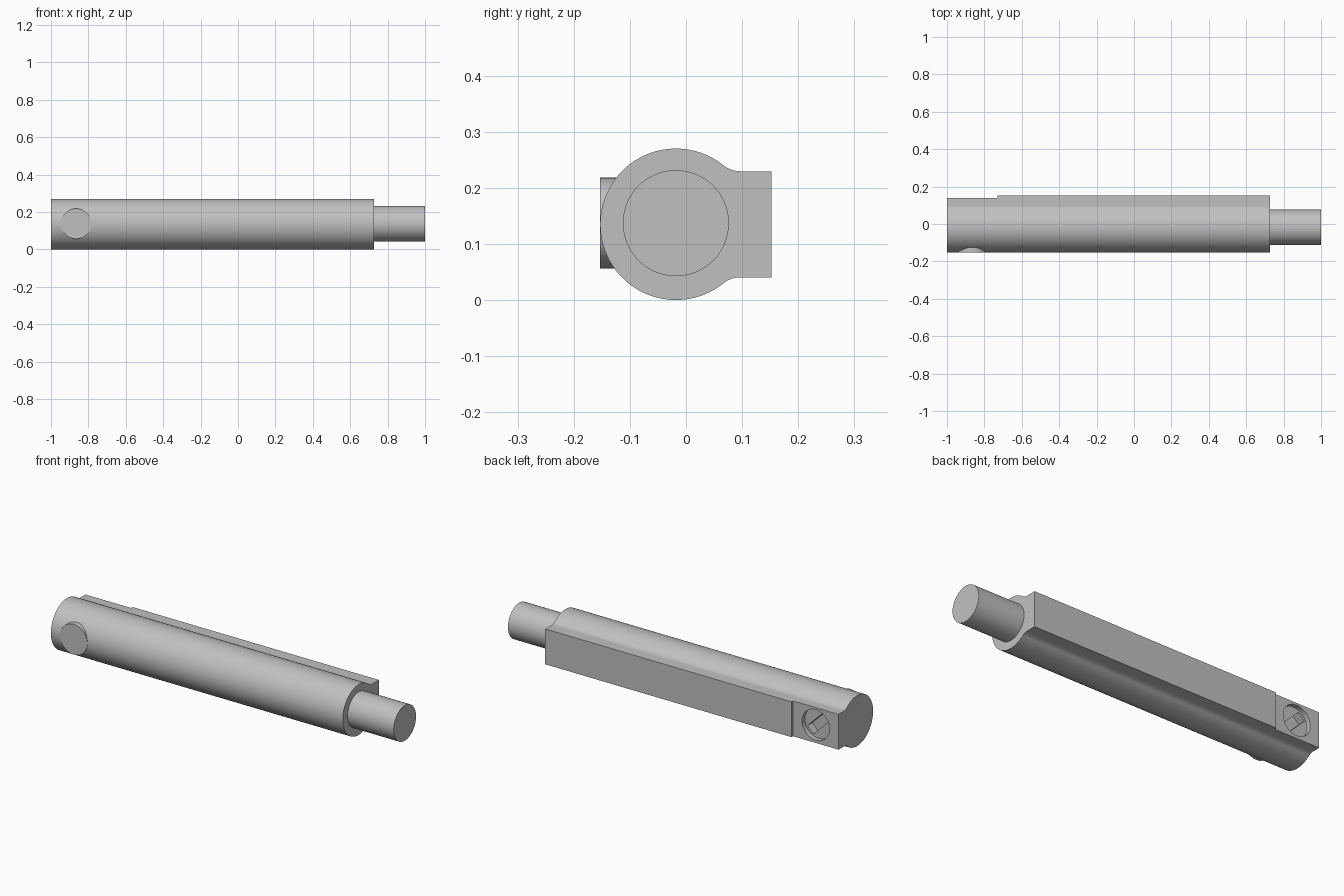
import bpy, bmesh, math
from mathutils import Matrix

cube = bpy.data.objects.get("Cube")
if cube:
    bpy.data.objects.remove(cube, do_unlink=True)

grey = bpy.data.materials.new("light grey metal")
grey.use_nodes = True
GREY = (0.53, 0.53, 0.53, 1)
grey.diffuse_color = GREY
grey.node_tree.nodes["Principled BSDF"].inputs["Base Color"].default_value = GREY

CY, CZ, R = -0.018, 0.135, 0.135      # barrel axis and radius
FLAT = 0.0945                          # half height of the rail, radius of the spigot
PIN_X, PIN_R = -0.865, 0.081           # cross pin


def add(name, bm):
    bmesh.ops.recalc_face_normals(bm, faces=bm.faces)
    mesh = bpy.data.meshes.new(name)
    bm.to_mesh(mesh)
    bm.free()
    mesh.materials.append(grey)
    ob = bpy.data.objects.new(name, mesh)
    bpy.context.collection.objects.link(ob)
    return ob


def activate(ob):
    bpy.ops.object.select_all(action='DESELECT')
    ob.select_set(True)
    bpy.context.view_layer.objects.active = ob


def smooth(ob):
    activate(ob)
    bpy.ops.object.shade_smooth_by_angle(angle=math.radians(30))


def cylinder(name, radius, start, end, axis, segments=64):
    """Cylinder from start to end along x or y."""
    bm = bmesh.new()
    turn = Matrix.Rotation(math.pi / 2, 4, 'Y' if axis == 'x' else 'X')
    mid = [(a + b) / 2 for a, b in zip(start, end)]
    bmesh.ops.create_cone(bm, cap_ends=True, segments=segments, radius1=radius,
                          radius2=radius, depth=math.dist(start, end),
                          matrix=Matrix.Translation(mid) @ turn)
    return add(name, bm)


def box(name, centre, size, tilt=0):
    bm = bmesh.new()
    bmesh.ops.create_cube(bm, size=1, matrix=Matrix.Translation(centre)
                          @ Matrix.Rotation(tilt, 4, 'Y') @ Matrix.Diagonal((*size, 1)))
    return add(name, bm)


def cut(target, cutter):
    mod = target.modifiers.new("cut", 'BOOLEAN')
    mod.operation, mod.solver, mod.object = 'DIFFERENCE', 'EXACT', cutter
    activate(target)
    bpy.ops.object.modifier_apply(modifier=mod.name)
    bpy.data.objects.remove(cutter, do_unlink=True)


# Barrel section: round front, blended by fillets into a flat-backed rail
fillet_y, fillet_r = 0.115, 0.0485
blend = math.atan2(FLAT + fillet_r, fillet_y)
upper = [(0.170, FLAT)]
for i in range(9):
    a = math.pi * 1.5 + (blend - math.pi / 2) * i / 8
    upper.append((fillet_y + fillet_r * math.cos(a),
                  FLAT + fillet_r + fillet_r * math.sin(a)))
for i in range(1, 33):
    a = blend + (math.pi - blend) * i / 32
    upper.append((R * math.cos(a), R * math.sin(a)))
section = upper + [(y, -z) for y, z in reversed(upper[:-1])]

bm = bmesh.new()
face = bm.faces.new([bm.verts.new((-1, CY + y, CZ + z)) for y, z in section])
side = bmesh.ops.extrude_face_region(bm, geom=[face])
bmesh.ops.translate(bm, vec=(1.727, 0, 0),
                    verts=[v for v in side["geom"] if isinstance(v, bmesh.types.BMVert)])
body = add("barrel_with_rail", bm)

# Lowered end of the rail, pin recess and screwdriver slot
cut(body, box("step_cutter", (-0.93, 0.239, CZ), (0.40, 0.20, 0.4)))
cut(body, cylinder("recess_cutter", PIN_R, (PIN_X, 0.115, CZ + 0.002),
                   (PIN_X, 0.20, CZ + 0.002), 'y'))
cut(body, box("slot_cutter", (PIN_X, 0.105, CZ + 0.002), (0.05, 0.06, 0.135),
              math.radians(-45)))
smooth(body)

# Spigot on the end and head of the cross pin
smooth(cylinder("end_spigot", FLAT, (0.72, CY, CZ + 0.002), (1, CY, CZ + 0.002), 'x'))
smooth(cylinder("cross_pin_head", PIN_R, (PIN_X, -0.1535, CZ + 0.002),
                (PIN_X, -0.07, CZ + 0.002), 'y'))
